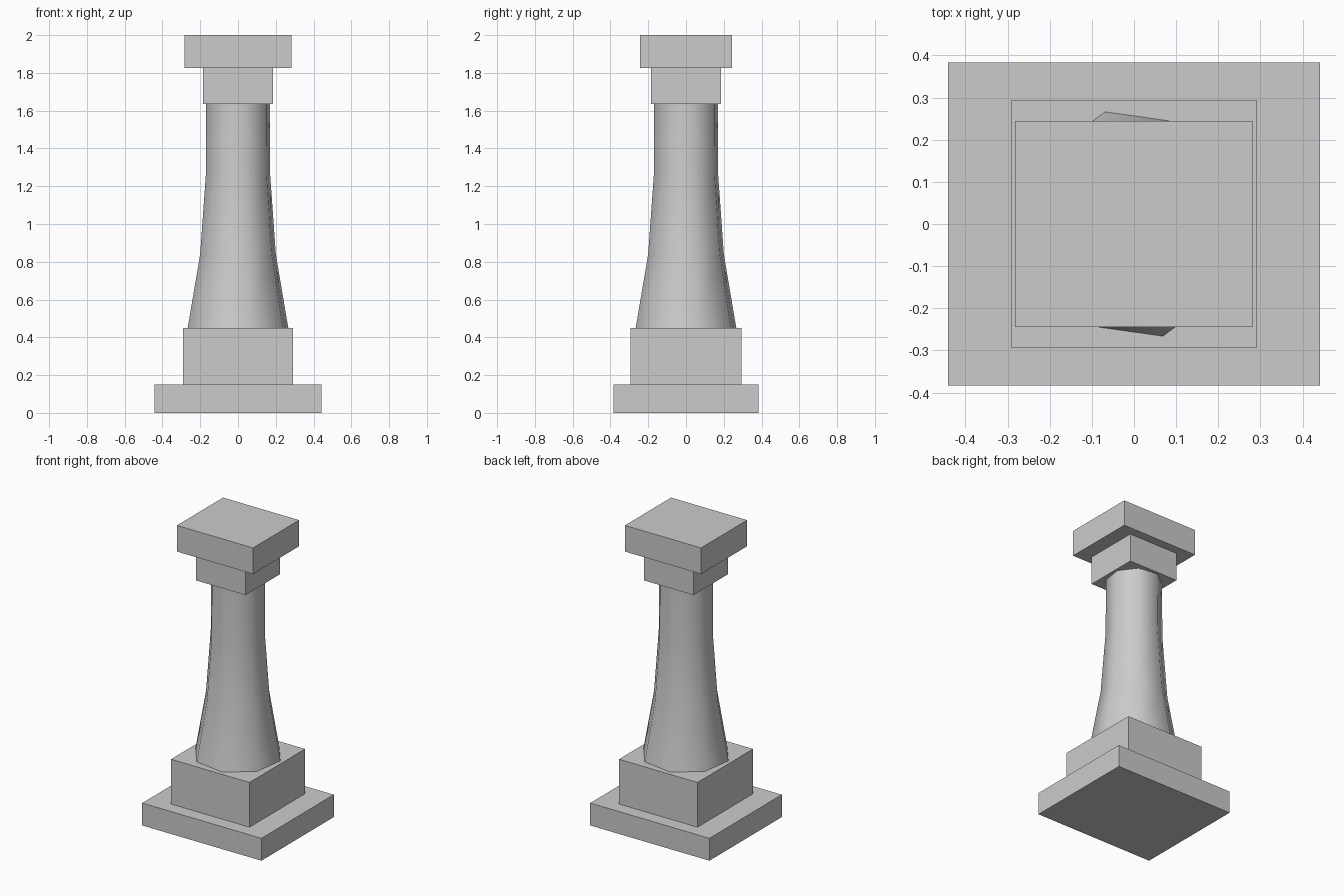
import bpy, bmesh
from math import cos, sin, radians

if "Cube" in bpy.data.objects:
    bpy.data.objects.remove(bpy.data.objects["Cube"])

stone = bpy.data.materials.new("stone_grey")
stone.use_nodes = True
stone.diffuse_color = (0.6, 0.6, 0.6, 1)
stone.node_tree.nodes["Principled BSDF"].inputs["Base Color"].default_value = (0.6, 0.6, 0.6, 1)


def add_object(name, bm):
    bmesh.ops.recalc_face_normals(bm, faces=bm.faces)
    mesh = bpy.data.meshes.new(name)
    bm.to_mesh(mesh)
    bm.free()
    mesh.materials.append(stone)
    obj = bpy.data.objects.new(name, mesh)
    bpy.context.collection.objects.link(obj)
    return obj


def block(name, half_x, half_y, bottom, top):
    bm = bmesh.new()
    bmesh.ops.create_cube(bm, size=2)
    for v in bm.verts:
        v.co = (v.co.x * half_x, v.co.y * half_y, top if v.co.z > 0 else bottom)
    return add_object(name, bm)


# Square blocks below and above the shaft
block("base_slab", 0.442, 0.383, 0, 0.15)
block("plinth", 0.291, 0.294, 0.15, 0.45)
block("neck_block", 0.184, 0.184, 1.635, 1.825)
block("cap_slab", 0.282, 0.244, 1.825, 2)

# Flared eight-sided shaft, slightly turned: (radius, height) rings
SIDES = 8
profile = [(0.275, 0.45), (0.207, 0.84), (0.176, 1.26), (0.174, 1.635)]
bm = bmesh.new()
rings = []
for radius, z in profile:
    angles = [radians(14.5 + 360 * i / SIDES) for i in range(SIDES)]
    rings.append([bm.verts.new((radius * cos(a), radius * sin(a), z)) for a in angles])
for low, high in zip(rings, rings[1:]):
    for i in range(SIDES):
        j = (i + 1) % SIDES
        bm.faces.new((low[i], low[j], high[j], high[i])).smooth = True
bm.faces.new(rings[0])
bm.faces.new(rings[-1])
shaft = add_object("shaft", bm)

# Round shading on the sides, crisp rims at both ends
bpy.context.view_layer.objects.active = shaft
shaft.select_set(True)
bpy.ops.object.shade_smooth_by_angle(angle=radians(60))
